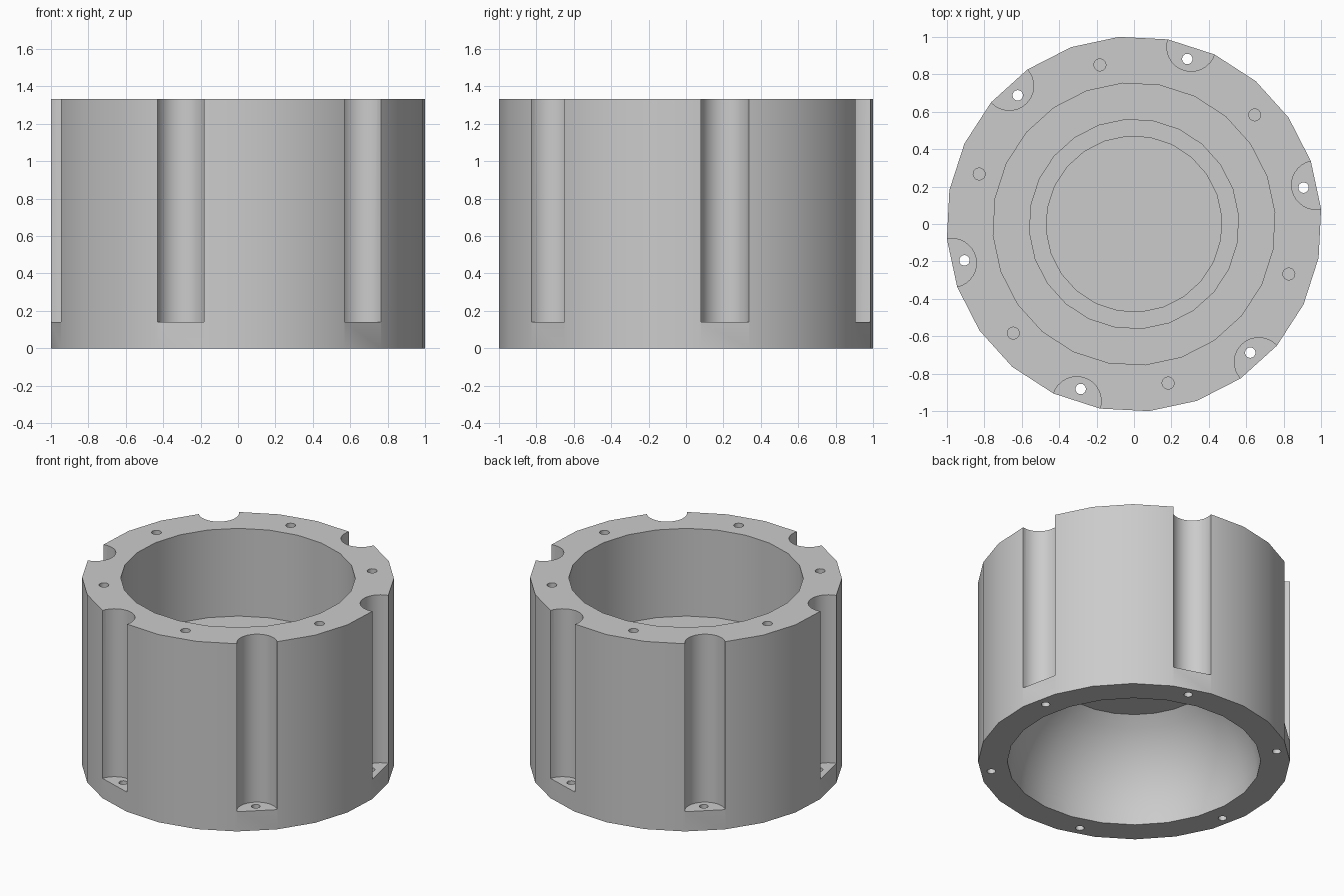
import bpy, bmesh
from math import radians, sin, cos, asin, pi
from mathutils import Matrix, Vector

cube = bpy.data.objects.get("Cube")
if cube:
    bpy.data.objects.remove(cube, do_unlink=True)

SIDES = 24
HEIGHT = 1.333
TURN = radians(4.6)             # rotation of the faceted body
NOTCH = TURN + pi / SIDES       # notches sit on the middle of a facet

grey = bpy.data.materials.new("plain_grey")
grey.use_nodes = True
grey.diffuse_color = (0.6, 0.6, 0.6, 1)
grey.node_tree.nodes["Principled BSDF"].inputs["Base Color"].default_value = (0.6, 0.6, 0.6, 1)


def make_object(name, bm):
    bmesh.ops.recalc_face_normals(bm, faces=bm.faces)
    mesh = bpy.data.meshes.new(name)
    bm.to_mesh(mesh)
    bm.free()
    mesh.materials.append(grey)
    obj = bpy.data.objects.new(name, mesh)
    bpy.context.collection.objects.link(obj)
    return obj


def lathe(name, profile):
    bm = bmesh.new()
    verts = [bm.verts.new((r * cos(TURN), r * sin(TURN), z)) for r, z in profile]
    edges = [bm.edges.new((a, b)) for a, b in zip(verts, verts[1:] + verts[:1])]
    # the edge on the axis makes no surface
    geom = verts + [e for e in edges if any(v.co.xy.length > 0.001 for v in e.verts)]
    bmesh.ops.spin(bm, geom=geom, cent=(0, 0, 0), axis=(0, 0, 1),
                   angle=2 * pi, steps=SIDES, use_merge=False)
    bmesh.ops.remove_doubles(bm, verts=bm.verts, dist=0.0005)
    loose = [e for e in bm.edges if not e.link_faces]
    bmesh.ops.delete(bm, geom=loose, context='EDGES')
    return make_object(name, bm)


def ring_of_rods(bm, angle, distance, radius, low, high, sides):
    for k in range(6):
        a = angle + k * pi / 3
        place = Matrix.Translation(Vector((distance * cos(a), distance * sin(a), (low + high) / 2)))
        bmesh.ops.create_cone(bm, cap_ends=True, segments=sides, radius1=radius,
                              radius2=radius, depth=high - low,
                              matrix=place @ Matrix.Rotation(a, 4, 'Z'))


def cut(target, cutter):
    cutter.hide_render = True
    mod = target.modifiers.new("cut", 'BOOLEAN')
    mod.operation = 'DIFFERENCE'
    mod.solver = 'EXACT'
    mod.object = cutter
    bpy.context.view_layer.objects.active = target
    bpy.ops.object.modifier_apply(modifier=mod.name)
    bpy.data.objects.remove(cutter, do_unlink=True)


# Housing: stepped bore above, round hollow with a flat ceiling below
outer, bore, dome, ceiling = 1.0035, 0.755, 0.816, 0.64
steps = 8
profile = [(outer, 0), (outer, HEIGHT), (bore, HEIGHT), (bore, 0.71),
           (0.56, 0.71), (0.56, 0.69), (0.47, 0.69), (0.47, 0.67), (0, 0.67),
           (0, ceiling)]
for i in range(steps + 1):
    t = asin(ceiling / dome) * (1 - i / steps)
    profile.append((dome * cos(t), dome * sin(t)))
housing = lathe("housing", profile)

# Half-round notches down the outside
bm = bmesh.new()
ring_of_rods(bm, NOTCH, 0.995, 0.1305, 0.14, HEIGHT + 0.1, 32)
cut(housing, make_object("notch_cutter", bm))

# Through holes in the notch ledges, blind holes in the top rim
bm = bmesh.new()
ring_of_rods(bm, NOTCH, 0.927, 0.028, -0.1, 0.3, 16)
ring_of_rods(bm, NOTCH + pi / 6, 0.87, 0.032, HEIGHT - 0.3, HEIGHT + 0.1, 16)
cut(housing, make_object("hole_cutter", bm))

bpy.ops.object.select_all(action='DESELECT')
housing.select_set(True)
bpy.context.view_layer.objects.active = housing
bpy.ops.object.shade_smooth_by_angle(angle=radians(30))
